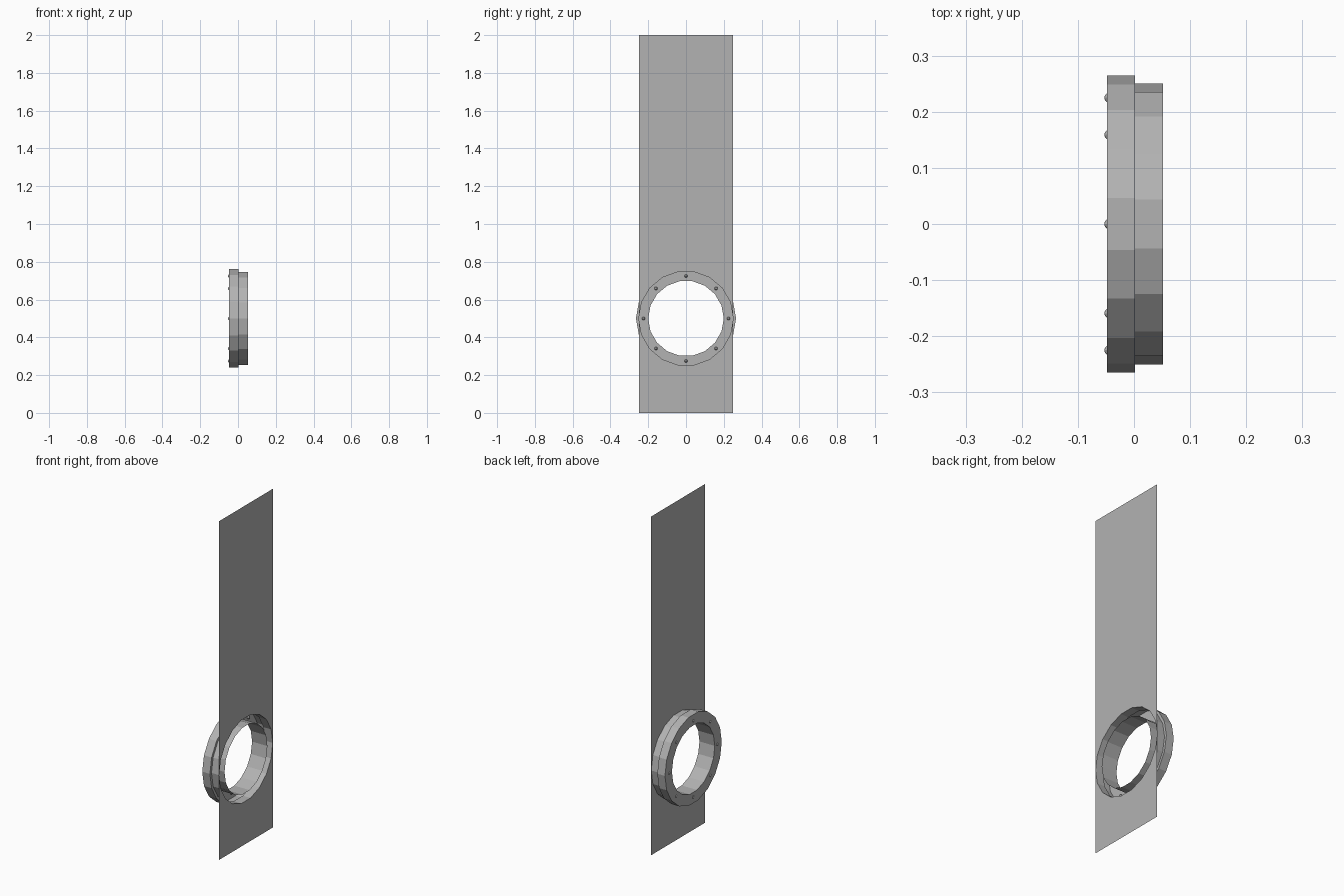
import bpy, bmesh, math
from mathutils import Matrix

if "Cube" in bpy.data.objects:
    bpy.data.objects.remove(bpy.data.objects["Cube"])

SIDES = 18
CZ = 0.5            # height of the opening's centre
FRONT, STEP, BACK = 0.052, 0.002, -0.048

# mid grey shared by all parts
grey = bpy.data.materials.new("mid_grey")
grey.diffuse_color = (0.45, 0.45, 0.45, 1)
grey.use_nodes = True
grey.node_tree.nodes["Principled BSDF"].inputs["Base Color"].default_value = grey.diffuse_color


def finish(bm, name):
    me = bpy.data.meshes.new(name)
    bm.to_mesh(me)
    bm.free()
    me.materials.append(grey)
    ob = bpy.data.objects.new(name, me)
    bpy.context.collection.objects.link(ob)
    return ob


def ring_point(x, r, i):
    a = 2 * math.pi * i / SIDES
    return (x, r * math.cos(a), CZ + r * math.sin(a))


# wall panel: upper and lower halves meeting at the sides of the round hole
bm = bmesh.new()
hole = [bm.verts.new(ring_point(FRONT, 0.25, i)) for i in range(SIDES)]
half = SIDES // 2
for z, arc in ((2.0, hole[:half + 1]), (0.0, hole[half:] + hole[:1])):
    s = 1 if z > CZ else -1
    corners = [bm.verts.new((FRONT, y * s, z)) for y in (-0.25, 0.25)]
    f = bm.faces.new(arc + corners)
    f.normal_update()
    if f.normal.x < 0:
        f.normal_flip()
finish(bm, "wall_panel")

# stepped ring: outer collar, flange, rear face and inner tunnel
profile = [(FRONT, 0.25), (STEP, 0.25), (STEP, 0.265),
           (BACK, 0.265), (BACK, 0.2), (FRONT, 0.2)]
bm = bmesh.new()
loops = [[bm.verts.new(ring_point(x, r, i)) for i in range(SIDES)] for x, r in profile]
for a, b in zip(loops, loops[1:]):
    for i in range(SIDES):
        j = (i + 1) % SIDES
        bm.faces.new((a[i], b[i], b[j], a[j]))
bm.normal_update()
# make the outer collar face away from the axis
bm.faces.ensure_lookup_table()
if bm.faces[0].normal.y < 0:
    bmesh.ops.reverse_faces(bm, faces=bm.faces[:])
finish(bm, "flange_ring")

# eight faceted round bolts around the rear face
bm = bmesh.new()
for k in range(8):
    a = k * math.pi / 4
    pos = (-0.044, 0.225 * math.cos(a), CZ + 0.225 * math.sin(a))
    bmesh.ops.create_uvsphere(
        bm, u_segments=8, v_segments=6, radius=0.009,
        matrix=Matrix.Translation(pos) @ Matrix.Rotation(math.pi / 2, 4, 'Y'))
finish(bm, "bolts")
